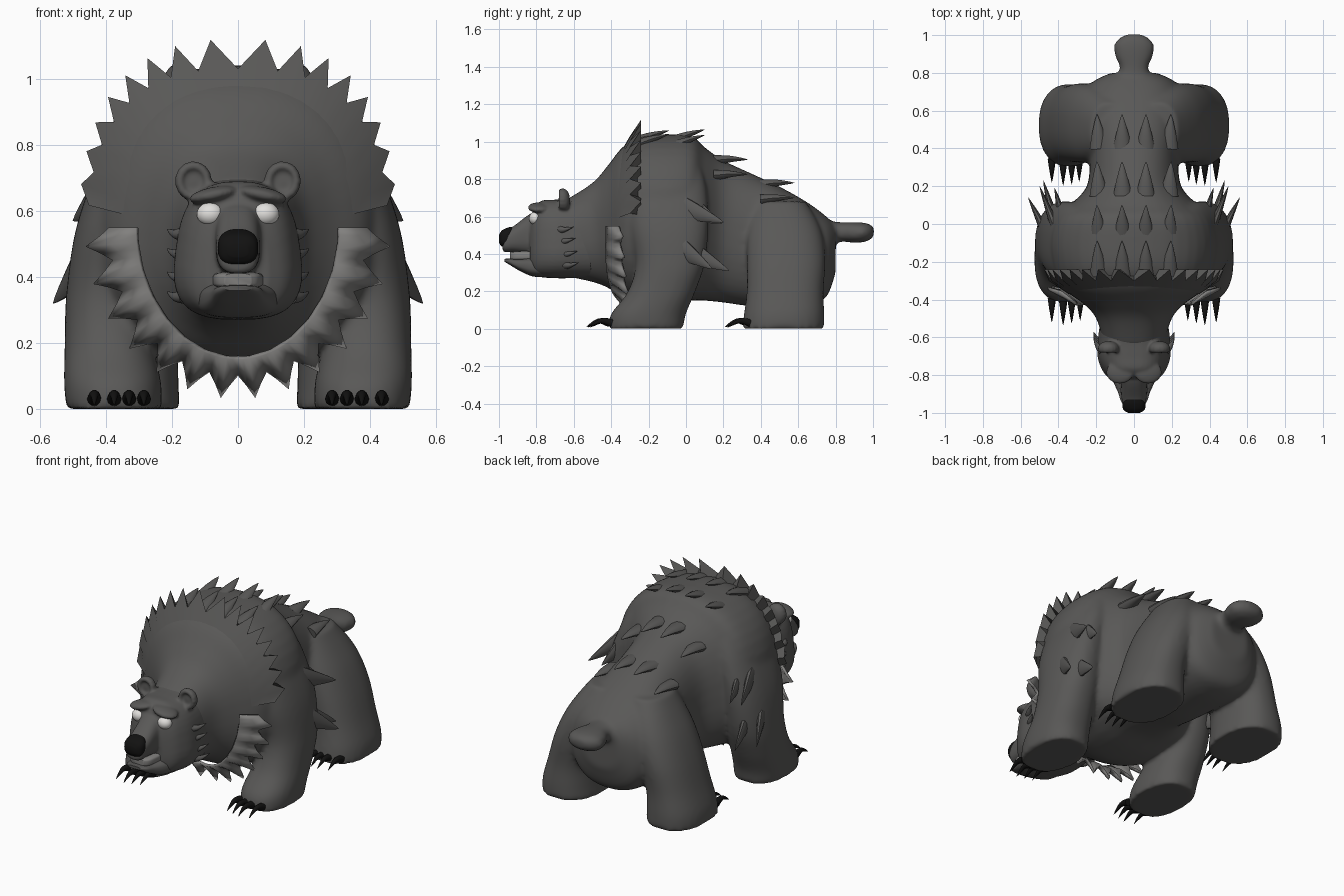
import bpy, bmesh
from math import sin, cos, pi, radians
from mathutils import Vector, Matrix

if "Cube" in bpy.data.objects:
    bpy.data.objects.remove(bpy.data.objects["Cube"])


def material(name, v):
    m = bpy.data.materials.new(name)
    m.diffuse_color = (v, v * 0.98, v * 0.95, 1)
    m.use_nodes = True
    m.node_tree.nodes["Principled BSDF"].inputs["Base Color"].default_value = m.diffuse_color
    return m


FUR = material("fur", 0.10)
PALE = material("pale_fur", 0.22)
WHITE = material("eye_white", 0.75)
BLACK = material("black", 0.006)


def spow(v, n):
    return abs(v) ** (2 / n) * (1 if v >= 0 else -1)


def dense(st, k=5):
    """Catmull-Rom interpolation of station tuples."""
    out = []
    for i in range(len(st) - 1):
        a, b, c, d = st[max(i - 1, 0)], st[i], st[i + 1], st[min(i + 2, len(st) - 1)]
        for j in range(k):
            t = j / k
            out.append([0.5 * (2 * q + (r - p) * t + (2 * p - 5 * q + 4 * r - s) * t * t
                               + (3 * q - p - 3 * r + s) * t ** 3)
                        for p, q, r, s in zip(a, b, c, d)])
    return out + [list(st[-1])]


def loft(bm, rings):
    vs = [[bm.verts.new(p) for p in r] for r in rings]
    n = len(vs[0])
    for a, b in zip(vs, vs[1:]):
        for i in range(n):
            bm.faces.new((a[i], a[(i + 1) % n], b[(i + 1) % n], b[i]))
    bm.faces.new(vs[0])
    bm.faces.new(vs[-1])


def along_y(bm, st, n=2.3, taper=0.0, seg=40):
    """Stations: y, half width, bottom z, top z."""
    rings = []
    for y, w, zb, zt in dense(st):
        ring = []
        for i in range(seg):
            t = 2 * pi * i / seg
            s = spow(sin(t), n)
            ring.append((w * spow(cos(t), n) * (1 - taper * s), y, (zb + zt) / 2 + (zt - zb) / 2 * s))
        rings.append(ring)
    loft(bm, rings)


def along_z(bm, st, side, n=2.3, seg=32):
    """Stations: z, centre x, centre y, radius x, radius y."""
    loft(bm, [[(side * (cx + rx * spow(cos(2 * pi * i / seg), n)),
                cy + ry * spow(sin(2 * pi * i / seg), n), z) for i in range(seg)]
              for z, cx, cy, rx, ry in dense(st)])


def horn(bm, path, r, flat=1.0, seg=10):
    """Tapered spike through the path points."""
    pts = [Vector(p) for p in dense(path, 4)]
    rings = []
    for i, p in enumerate(pts):
        d = (pts[min(i + 1, len(pts) - 1)] - pts[max(i - 1, 0)]).normalized()
        u = d.cross(Vector((0, 0, 1))).normalized()
        v = u.cross(d)
        f = r * max(1 - (i / (len(pts) - 1)) ** 1.3, 0.02)
        rings.append([p + u * f * cos(2 * pi * k / seg) + v * f * flat * sin(2 * pi * k / seg)
                      for k in range(seg)])
    loft(bm, rings)


def ball(bm, c, s, rot=0):
    bmesh.ops.create_uvsphere(bm, u_segments=24, v_segments=14, radius=1,
                              matrix=Matrix.Translation(c) @ Matrix.Rotation(rot, 4, 'Y')
                              @ Matrix.Diagonal((*s, 1)))


def finish(bm, name, mat, angle=45):
    bmesh.ops.recalc_face_normals(bm, faces=bm.faces[:])
    me = bpy.data.meshes.new(name)
    bm.to_mesh(me)
    bm.free()
    ob = bpy.data.objects.new(name, me)
    bpy.context.collection.objects.link(ob)
    me.materials.append(mat)
    bpy.ops.object.select_all(action='DESELECT')
    ob.select_set(True)
    bpy.context.view_layer.objects.active = ob
    bpy.ops.object.shade_smooth_by_angle(angle=radians(angle))
    return ob


def blend(ob, voxel, smooth):
    """Fuse overlapping volumes into one smooth skin."""
    r = ob.modifiers.new("fuse", 'REMESH')
    r.mode, r.voxel_size, r.use_smooth_shade = 'VOXEL', voxel, True
    s = ob.modifiers.new("soften", 'SMOOTH')
    s.factor, s.iterations = 0.5, smooth


# Body: torso, legs and tail
bm = bmesh.new()
along_y(bm, [(-.64, .16, .28, .69), (-.5, .2, .25, .78), (-.42, .27, .22, .87), (-.34, .38, .17, .97),
             (-.24, .43, .13, 1.03), (-.1, .45, .13, 1.04), (.03, .42, .15, 1.03), (.1, .34, .15, .97),
             (.2, .25, .14, .9), (.35, .235, .12, .83), (.5, .25, .12, .76), (.65, .26, .13, .675),
             (.75, .22, .17, .6), (.8, .12, .3, .55)], n=2.35)
along_y(bm, [(.72, .11, .43, .58), (.82, .075, .465, .57), (.89, .1, .46, .57),
             (.95, .105, .463, .567), (.99, .07, .48, .555), (1.005, .03, .5, .54)])
for s in (-1, 1):
    along_z(bm, [(0, .375, -.215, .145, .2), (.08, .38, -.2, .147, .2), (.2, .39, -.13, .135, .18),
                 (.35, .39, -.085, .13, .185), (.55, .37, -.09, .12, .21), (.75, .31, -.1, .11, .21),
                 (.9, .25, -.1, .1, .17)], s)
    along_z(bm, [(0, .34, .52, .165, .22), (.08, .34, .525, .16, .215), (.2, .32, .53, .143, .205),
                 (.35, .275, .535, .14, .21), (.48, .22, .53, .14, .205), (.58, .18, .52, .12, .18),
                 (.68, .13, .5, .1, .14)], s)
blend(finish(bm, "body", FUR), .013, 9)

# Head with upper muzzle, brows and ears
bm = bmesh.new()
along_y(bm, [(-.5, .17, .27, .74), (-.6, .185, .27, .70), (-.7, .188, .27, .69), (-.77, .165, .275, .685),
             (-.81, .135, .285, .645), (-.835, .09, .32, .58)], n=2.8, taper=.14)
along_y(bm, [(-.76, .09, .4, .65), (-.84, .07, .4, .61), (-.92, .066, .41, .55), (-.97, .058, .41, .52),
             (-.98, .04, .42, .5)], n=2.6)
for s in (-1, 1):
    ball(bm, (s * .075, -.785, .648), (.075, .062, .024), s * .2)
    ball(bm, (s * .135, -.645, .685), (.05, .025, .058))
    for k in range(15):
        t = 2 * pi * k / 15
        ball(bm, (s * .135 + .042 * cos(t), -.66, .69 + .046 * sin(t)), (.015, .024, .015))
blend(finish(bm, "head", FUR), .007, 8)

# Lower jaw and mouth lining
bm = bmesh.new()
along_y(bm, [(-.74, .13, .275, .39), (-.82, .115, .28, .385), (-.89, .085, .31, .375),
             (-.94, .068, .34, .375), (-.97, .04, .358, .374)], n=2.8)
finish(bm, "lower_jaw", FUR)
bm = bmesh.new()
along_y(bm, [(-.78, .08, .365, .415), (-.88, .072, .365, .415), (-.92, .06, .366, .412),
             (-.94, .04, .37, .41)], n=4)
finish(bm, "teeth", PALE)

# Nose
bm = bmesh.new()
along_y(bm, [(-.93, .05, .45, .545), (-.955, .061, .438, .54), (-.985, .055, .44, .525),
             (-1, .03, .46, .5)], n=2.8)
finish(bm, "nose", BLACK)

# Eyes
bm = bmesh.new()
for s in (-1, 1):
    ball(bm, (s * .083, -.803, .59), (.042, .036, .036))
finish(bm, "eyes", WHITE)

# Jagged mantle edge over the shoulders
bm = bmesh.new()
TEETH = 16
cols = []
for j in range(2 * TEETH + 1):
    t = radians(8 + 164 * j / (2 * TEETH))
    tip = j % 2
    rows = ((.77, -.37), (.885, -.335), (1.06 + .11 * sin(t) ** 2 if tip else 1.0, -.24 if tip else -.3), (.93, -.24))
    cols.append([bm.verts.new((.455 * k * spow(cos(t), 2.6), y, .5 + .53 * k * spow(sin(t), 2.6)))
                 for k, y in rows])
for a, b in zip(cols, cols[1:]):
    for i in range(3):
        bm.faces.new((a[i], b[i], b[i + 1], a[i + 1]))
finish(bm, "shoulder_mantle", FUR, 50)

# Pale jagged crescent on the chest
bm = bmesh.new()
TEETH = 14
cols = []
for j in range(4 * TEETH + 1):
    t = pi + pi * j / (4 * TEETH)
    d = -sin(t)
    tip = (0, .4, 1, .4)[j % 4]
    rx, rz = .39 + .075 * tip, .45 + .07 * tip
    bulge = -.045 * abs(sin(2 * t))
    col = []
    for k in (0, .5, 1):
        ax, az = .31 + (rx - .31) * k, .4 + (rz - .4) * k
        q = k * (.8 + .2 * tip)
        y = bulge * (1 - .5 * q) + (-.43 + .08 * d) * (1 - q) + (-.35 + .08 * d) * q
        col.append(bm.verts.new((ax * cos(t), y, .55 + az * sin(t))))
    cols.append(col)
for a, b in zip(cols, cols[1:]):
    for i in range(2):
        bm.faces.new((a[i], b[i], b[i + 1], a[i + 1]))
finish(bm, "chest_crescent", PALE).modifiers.new("thickness", 'SOLIDIFY').thickness = .015

# Claws on all four feet
bm = bmesh.new()
for s in (-1, 1):
    for x, y in ((.285, -.385), (.33, -.4), (.375, -.41), (.435, -.395), (.29, .35), (.33, .335), (.375, .33), (.435, .345)):
        horn(bm, [(s * x, y, .03), (s * x, y - .06, .042), (s * x, y - .125, .008)], .022)
finish(bm, "claws", BLACK)

# Fur tufts: back rows, shoulders and cheeks
bm = bmesh.new()
for y, z, top, drop in ((-.27, 1.01, 1.06, .02), (-.08, 1.01, 1.065, .03), (.15, .91, .905, .08), (.4, .78, .78, .08)):
    for s in (-1, 1):
        for x, dz in ((.06, 0), (.185, drop)):
            horn(bm, [(s * x, y, z - dz - .01), (s * x * 1.03, y + .09, (z + top) / 2 - dz),
                      (s * x * 1.06, y + .18, top - dz)], .05, .6)
for s in (-1, 1):
    for a, b in (((.40, -.06, .66), (.5, .2, .57)), ((.45, -.08, .46), (.56, .14, .32)),
                 ((.41, -.02, .43), (.48, .23, .31)), ((.37, 0, .66), (.42, .19, .56))):
        m = [(p + q) / 2 for p, q in zip(a, b)]
        horn(bm, [(s * a[0], a[1], a[2]), (s * m[0], m[1], m[2]), (s * b[0], b[1], b[2])], .03, 2.4)
    for z, y in ((.34, -.62), (.4, -.63), (.47, -.64), (.53, -.65)):
        horn(bm, [(s * .165, y - .02, z), (s * .19, y, z), (s * .215, y + .05, z + .015)], .025, .9)
finish(bm, "fur_tufts", FUR)
